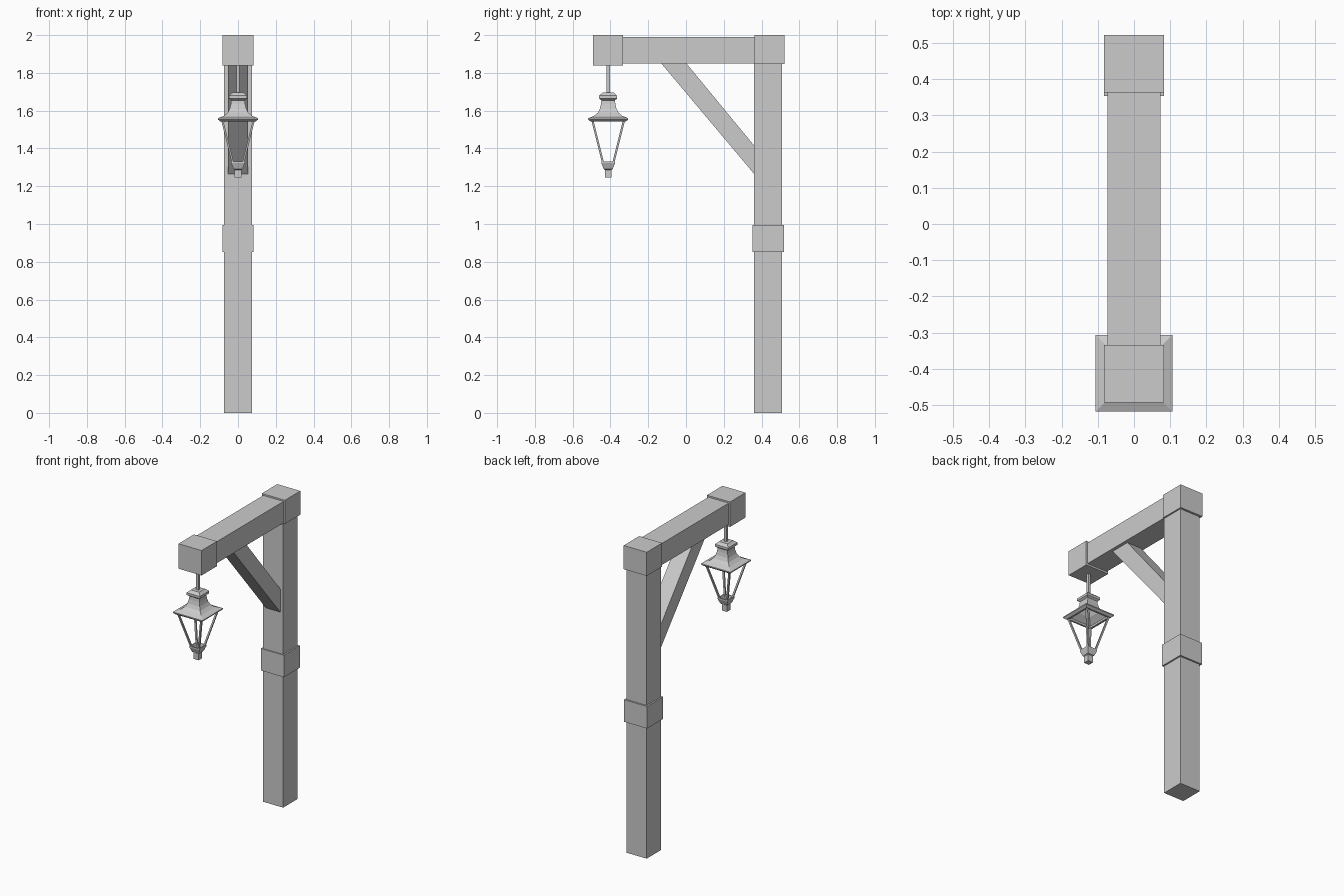
import bpy

if "Cube" in bpy.data.objects:
    bpy.data.objects.remove(bpy.data.objects["Cube"])

LY = -0.412  # lantern centre in y


def mesh(name, verts, faces):
    me = bpy.data.meshes.new(name)
    me.from_pydata(verts, [], faces)
    ob = bpy.data.objects.new(name, me)
    bpy.context.collection.objects.link(ob)
    return ob


def loft(name, rings):
    """Square sections stacked along z: (half, z) or (half, z, cx, cy)."""
    verts, faces = [], []
    for r in rings:
        h, z = r[:2]
        cx, cy = r[2:] if len(r) > 2 else (0, LY)
        verts += [(cx + sx * h, cy + sy * h, z)
                  for sx, sy in ((-1, -1), (1, -1), (1, 1), (-1, 1))]
    for i in range(len(rings) - 1):
        a = i * 4
        for j in range(4):
            k = (j + 1) % 4
            faces.append((a + j, a + k, a + 4 + k, a + 4 + j))
    n = len(verts)
    faces += [(3, 2, 1, 0), (n - 4, n - 3, n - 2, n - 1)]
    return mesh(name, verts, faces)


def prism(name, half, outline):
    """Extrude a (y, z) outline across x."""
    n = len(outline)
    verts = [(s * half, y, z) for s in (1, -1) for y, z in outline]
    faces = [tuple(range(n)), tuple(reversed(range(n, 2 * n)))]
    faces += [(i, i + n, (i + 1) % n + n, (i + 1) % n) for i in range(n)]
    return mesh(name, verts, faces)


def block(name, half, y0, y1, z0, z1):
    return prism(name, half, [(y0, z0), (y1, z0), (y1, z1), (y0, z1)])


# Timber frame
block("post", 0.073, 0.36, 0.508, 0, 1.86)
block("post_collar", 0.083, 0.353, 0.519, 0.853, 0.996)
block("post_cap", 0.083, 0.363, 0.522, 1.846, 2.0)
block("beam", 0.073, -0.345, 0.37, 1.85, 1.99)
block("beam_end_cap", 0.083, -0.493, -0.334, 1.838, 2.0)
prism("brace", 0.052, [(0.365, 1.26), (0.365, 1.41), (-0.002, 1.855), (-0.135, 1.855)])

# Lantern hanger and top vent
loft("hanger_rod", [(0.009, 1.69), (0.009, 1.845)])
loft("lantern_vent", [(0.036, 1.655), (0.048, 1.664), (0.048, 1.679), (0.03, 1.695)])

# Flared roof, hollow underneath
loft("lantern_roof", [
    (0.036, 1.657), (0.038, 1.635), (0.044, 1.61), (0.055, 1.589), (0.074, 1.573),
    (0.106, 1.56), (0.106, 1.553), (0.092, 1.542), (0.08, 1.542), (0.08, 1.555),
    (0.066, 1.569), (0.047, 1.587), (0.034, 1.615), (0.03, 1.645)][::-1])

# Corner bars of the open cage
for i, (sx, sy) in enumerate(((-1, -1), (1, -1), (1, 1), (-1, 1))):
    loft(f"cage_bar_{i + 1}", [
        (0.0055, 1.315, sx * 0.025, LY + sy * 0.025),
        (0.0055, 1.55, sx * 0.084, LY + sy * 0.084)])

# Bottom cup with recess and finial
loft("lantern_cup", [
    (0.018, 1.245), (0.018, 1.287), (0.024, 1.291), (0.036, 1.322), (0.036, 1.331),
    (0.029, 1.331), (0.02, 1.305)])
